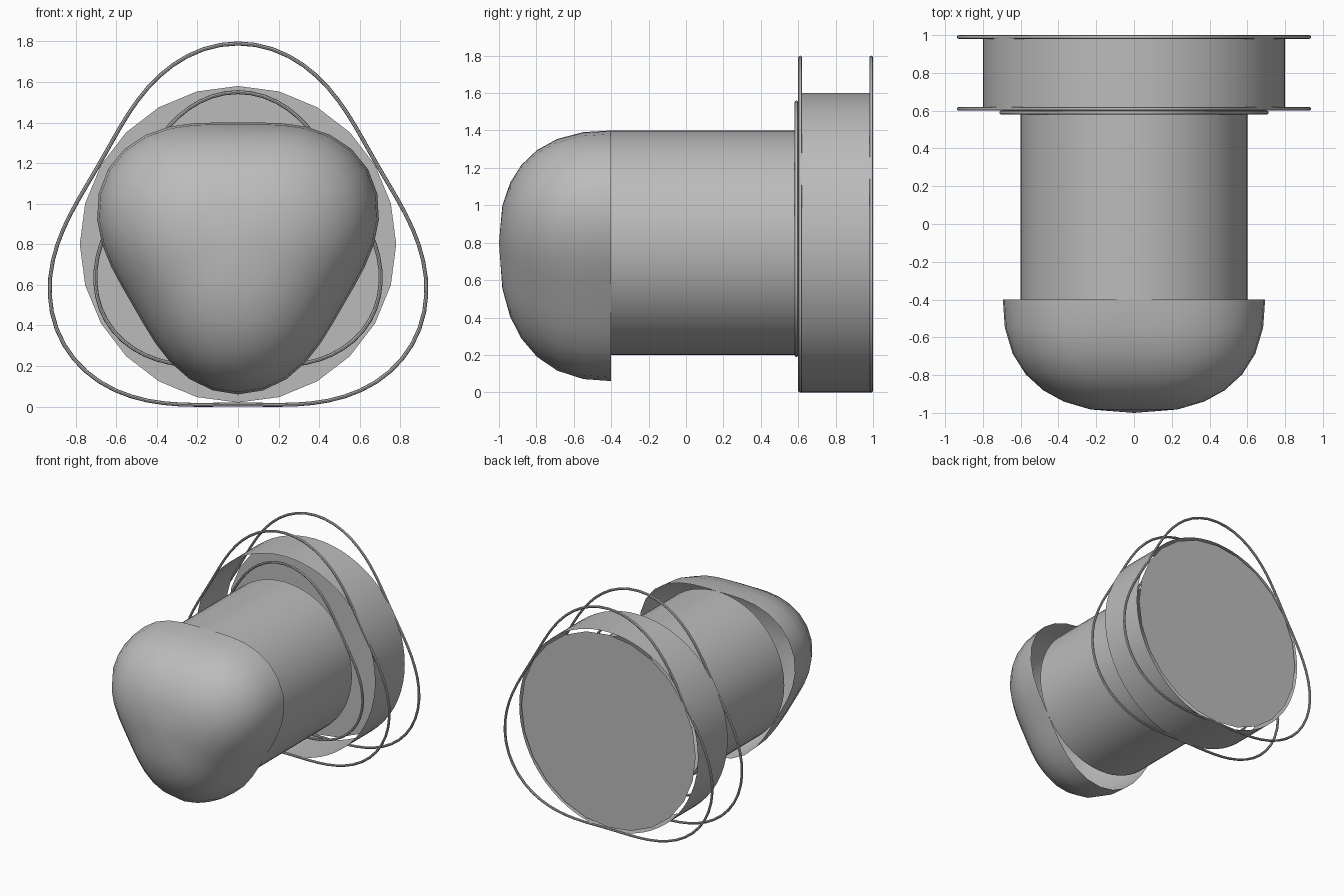
import bpy, bmesh
from math import cos, sin, pi, radians

cube = bpy.data.objects.get("Cube")
if cube:
    bpy.data.objects.remove(cube, do_unlink=True)

AXIS_Z = 0.8  # height of the shared axis, which runs along y

grey = bpy.data.materials.new("plain_grey")
grey.use_nodes = True
grey.diffuse_color = (0.5, 0.5, 0.5, 1)
grey.node_tree.nodes["Principled BSDF"].inputs["Base Color"].default_value = (0.5, 0.5, 0.5, 1)


def trefoil(flat, corner, apex):
    """Rounded triangle: radius by angle, with one corner at the apex angle."""
    mid, amp = (flat + corner) / 2, (corner - flat) / 2
    return lambda a: mid + amp * cos(3 * (a - radians(apex)))


def section(radius, y, sides, scale=1.0):
    """Closed loop of points around the axis at depth y."""
    points = []
    for i in range(sides):
        a = pi / 2 + 2 * pi * i / sides
        r = radius(a) * scale
        points.append((r * cos(a), y, AXIS_Z + r * sin(a)))
    return points


def loft(name, loops, tip=None, fill=False):
    """Skin loops front to back, optionally closing the front with a tip."""
    bm = bmesh.new()
    rings = [[bm.verts.new(p) for p in loop] for loop in loops]
    n = len(rings[0])
    for front, back in zip(rings, rings[1:]):
        for i in range(n):
            j = (i + 1) % n
            bm.faces.new((front[j], front[i], back[i], back[j]))
    if tip:
        point = bm.verts.new(tip)
        for i in range(n):
            bm.faces.new((point, rings[0][i], rings[0][(i + 1) % n]))
    if fill:
        bm.faces.new(rings[-1])
    bmesh.ops.recalc_face_normals(bm, faces=bm.faces)
    mesh = bpy.data.meshes.new(name)
    bm.to_mesh(mesh)
    bm.free()
    mesh.materials.append(grey)
    obj = bpy.data.objects.new(name, mesh)
    bpy.context.collection.objects.link(obj)
    bpy.ops.object.select_all(action="DESELECT")
    obj.select_set(True)
    bpy.context.view_layer.objects.active = obj
    bpy.ops.object.shade_smooth_by_angle(angle=radians(40))
    return obj


def wire_ring(name, radius, y, thickness=0.01, sides=72, around=8):
    """Thin closed wire following a rounded triangle."""
    loops = []
    for k in range(around + 1):
        b = 2 * pi * k / around
        shifted = lambda a, d=thickness * cos(b): radius(a) + d
        loops.append(section(shifted, y + thickness * sin(b), sides))
    obj = loft(name, loops)
    bm = bmesh.new()
    bm.from_mesh(obj.data)
    bmesh.ops.remove_doubles(bm, verts=bm.verts, dist=0.0001)
    bmesh.ops.recalc_face_normals(bm, faces=bm.faces)
    bm.to_mesh(obj.data)
    bm.free()


# Open tubes: narrow body and wide rear drum
loft("body_tube", [section(lambda a: 0.6, y, 64) for y in (-0.4, 0.6)])
loft("rear_drum", [section(lambda a: 0.8, y, 64) for y in (0.61, 0.99)])

# Slightly smaller coarse plate closing the drum
loft("rear_plate", [section(lambda a: 0.78, 0.99, 24)], fill=True)

# Domed nose shell with a corner pointing down, open at the back
nose = trefoil(0.6, 0.74, -90)
depths = (0.97, 0.9, 0.8, 0.66, 0.48, 0.25, 0)
loft("nose_shell",
     [section(nose, -0.4 - 0.6 * t, 36, (1 - t ** 2.4) ** (1 / 2.4)) for t in depths],
     tip=(0, -1, AXIS_Z))

# Wire rings with a corner pointing up
wire_ring("inner_ring", trefoil(0.6, 0.75, 90), 0.59)
for label, y in (("front", 0.61), ("back", 0.99)):
    wire_ring(label + "_drum_ring", trefoil(0.79, 0.99, 90), y)
